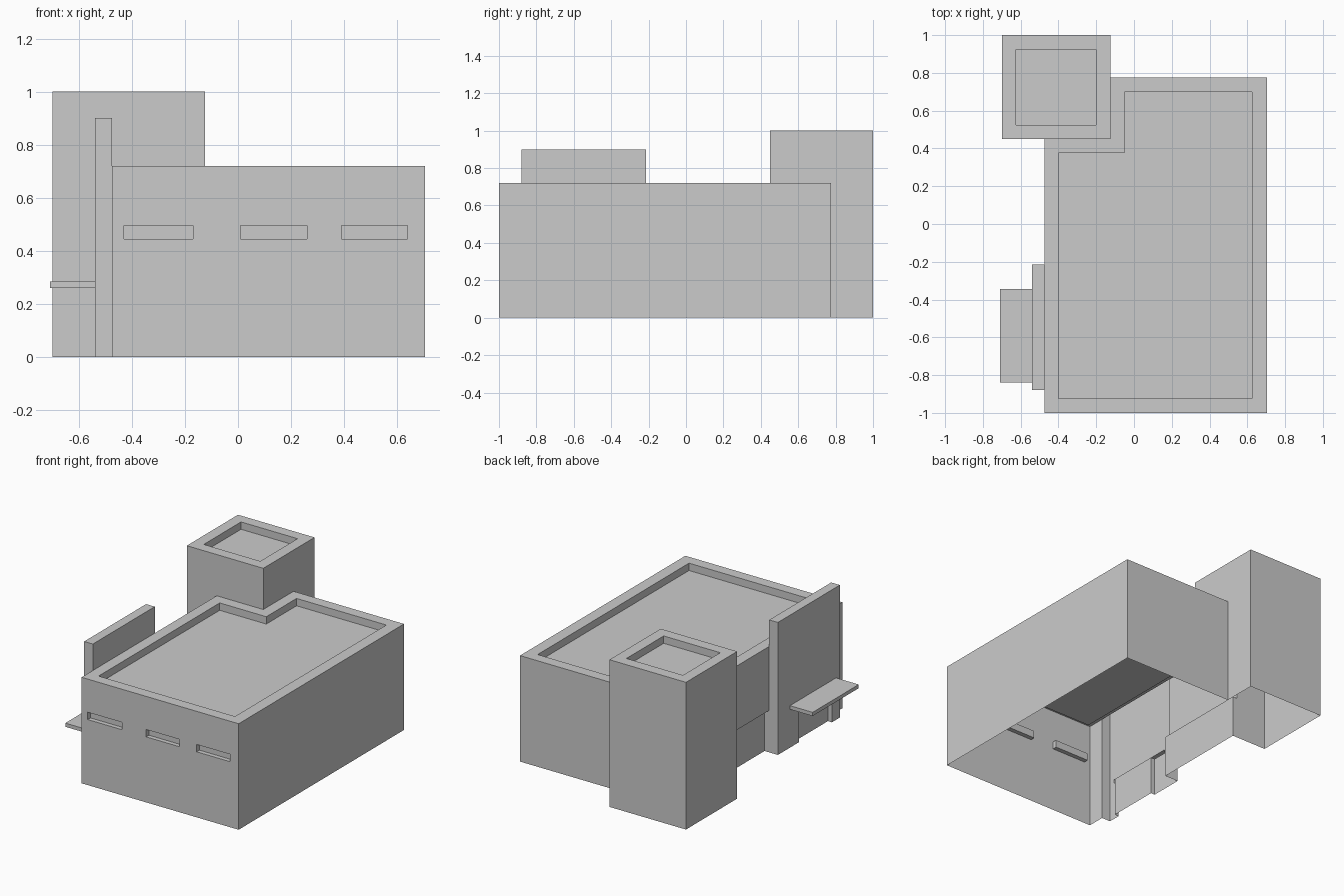
import bpy, bmesh

if "Cube" in bpy.data.objects:
    bpy.data.objects.remove(bpy.data.objects["Cube"])


def prism(name, outline, z0, z1):
    """Extrude a flat outline (counter-clockwise) between two heights."""
    bm = bmesh.new()
    base = bm.faces.new([bm.verts.new((x, y, z0)) for x, y in outline])
    top = bmesh.ops.extrude_face_region(bm, geom=[base])["geom"]
    for v in top:
        if isinstance(v, bmesh.types.BMVert):
            v.co.z = z1
    bmesh.ops.recalc_face_normals(bm, faces=bm.faces)
    mesh = bpy.data.meshes.new(name)
    bm.to_mesh(mesh)
    bm.free()
    ob = bpy.data.objects.new(name, mesh)
    bpy.context.scene.collection.objects.link(ob)
    return ob


def box(name, x0, x1, y0, y1, z0, z1):
    return prism(name, [(x0, y0), (x1, y0), (x1, y1), (x0, y1)], z0, z1)


def combine(target, tool, operation):
    """Apply an exact boolean and discard the tool."""
    tool.hide_render = True
    mod = target.modifiers.new("boolean", 'BOOLEAN')
    mod.operation, mod.solver, mod.object = operation, 'EXACT', tool
    bpy.context.view_layer.update()
    deps = bpy.context.evaluated_depsgraph_get()
    mesh = bpy.data.meshes.new_from_object(target.evaluated_get(deps))
    target.modifiers.clear()
    target.data = mesh
    bpy.data.objects.remove(tool)


# Main hall, corner tower, entrance slab and canopy joined into one shell
building = box("building_shell", -0.475, 0.705, -1.0, 0.775, 0, 0.72)
for part in (
    box("tower", -0.70, -0.125, 0.45, 1.0, 0, 1.0),
    box("entrance_slab", -0.54, -0.475, -0.88, -0.215, 0, 0.90),
    box("canopy", -0.71, -0.54, -0.84, -0.345, 0.26, 0.285),
):
    combine(building, part, 'UNION')

# Sunken roofs behind the parapets, set-back side wall and doorway
hall_roof = [(-0.40, -0.925), (0.625, -0.925), (0.625, 0.70),
             (-0.05, 0.70), (-0.05, 0.375), (-0.40, 0.375)]
cutters = [
    prism("hall_roof_cut", hall_roof, 0.67, 0.80),
    box("tower_roof_cut", -0.625, -0.20, 0.525, 0.925, 0.95, 1.1),
    box("side_wall_cut", -0.60, -0.44, -0.215, 0.45, -0.1, 0.285),
    box("doorway_cut", -0.60, -0.51, -0.795, -0.44, -0.1, 0.26),
]
# Three slot windows across the front
for x0, x1 in ((-0.43, -0.17), (0.01, 0.26), (0.39, 0.64)):
    cutters.append(box("window_cut", x0, x1, -1.1, -0.97, 0.445, 0.495))
for cutter in cutters:
    combine(building, cutter, 'DIFFERENCE')

# The shell is open underneath
bm = bmesh.new()
bm.from_mesh(building.data)
bmesh.ops.delete(bm, geom=[f for f in bm.faces if all(v.co.z < 0.001 for v in f.verts)],
                 context='FACES')
bm.to_mesh(building.data)
bm.free()
building.data.name = "building_shell"
